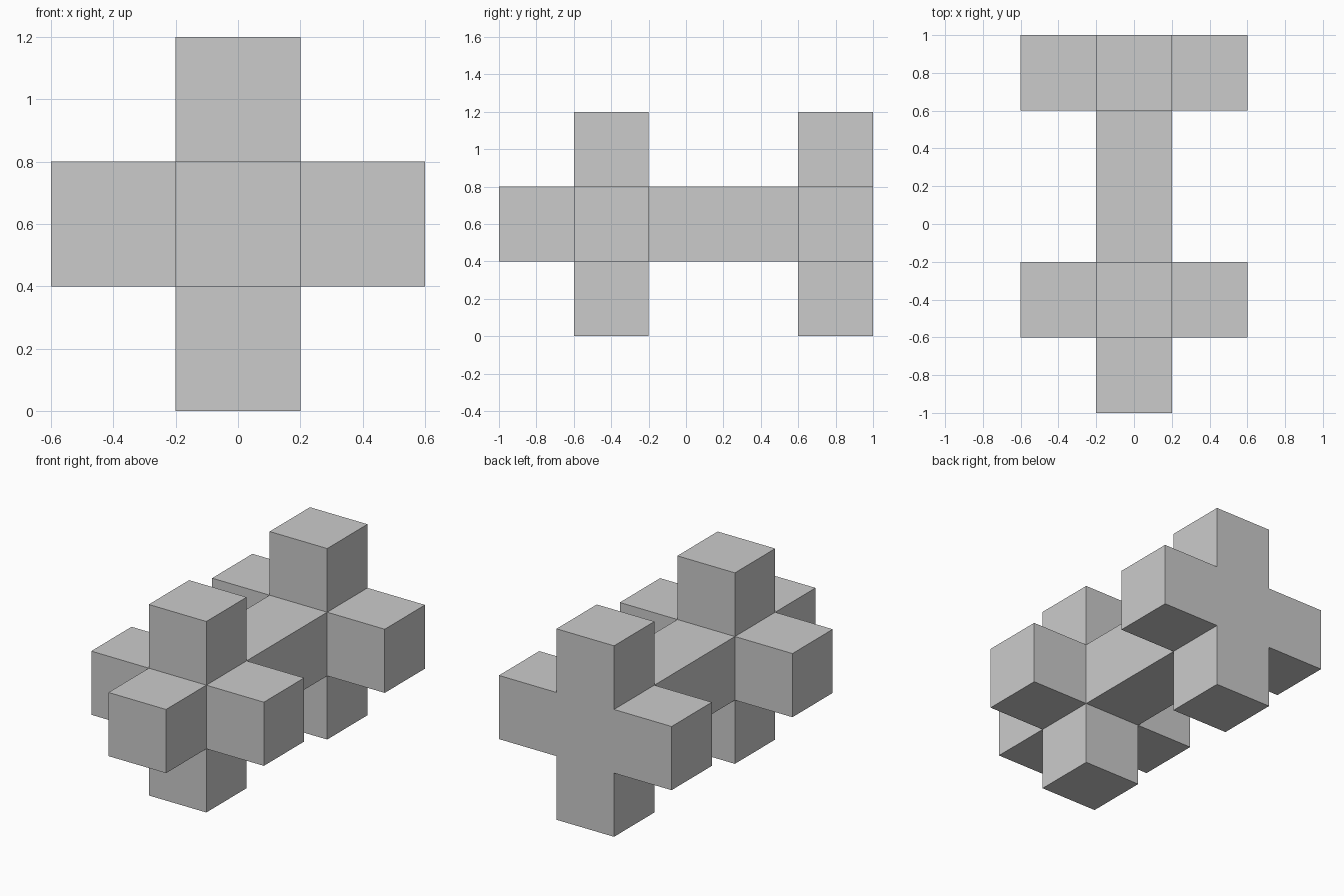
import bpy, bmesh
from mathutils import Matrix, Vector

if "Cube" in bpy.data.objects:
    bpy.data.objects.remove(bpy.data.objects["Cube"])

U = 0.4  # edge length of one cube unit

bm = bmesh.new()

# Central spine: a square beam running front to back
bmesh.ops.create_cube(bm, size=1, matrix=Matrix.Translation((0, 0, 0.6))
                      @ Matrix.Diagonal((U, 2, U, 1)))
for y in (-0.6, -0.2, 0.6):
    bmesh.ops.bisect_plane(bm, geom=bm.verts[:] + bm.edges[:] + bm.faces[:],
                           plane_co=(0, y, 0), plane_no=(0, 1, 0))
bmesh.ops.recalc_face_normals(bm, faces=bm.faces[:])

# Four cube arms around the spine at the front and back crosses
bm.normal_update()
roots = [f for f in bm.faces if abs(f.normal.y) < 0.1
         and min(abs(f.calc_center_median().y - y) for y in (-0.4, 0.8)) < 0.01]
dirs = [f.normal.copy() for f in roots]
for f, d in zip(roots, dirs):
    tip = bmesh.ops.extrude_discrete_faces(bm, faces=[f])["faces"][0]
    bmesh.ops.translate(bm, verts=tip.verts[:], vec=d * U)

# Merge coplanar faces so the flat sides stay clean
bmesh.ops.recalc_face_normals(bm, faces=bm.faces[:])
bmesh.ops.dissolve_limit(bm, angle_limit=0.01, verts=bm.verts[:], edges=bm.edges[:])

mesh = bpy.data.meshes.new("double_cross_block")
bm.to_mesh(mesh)
bm.free()
bpy.context.collection.objects.link(bpy.data.objects.new("double_cross_block", mesh))
